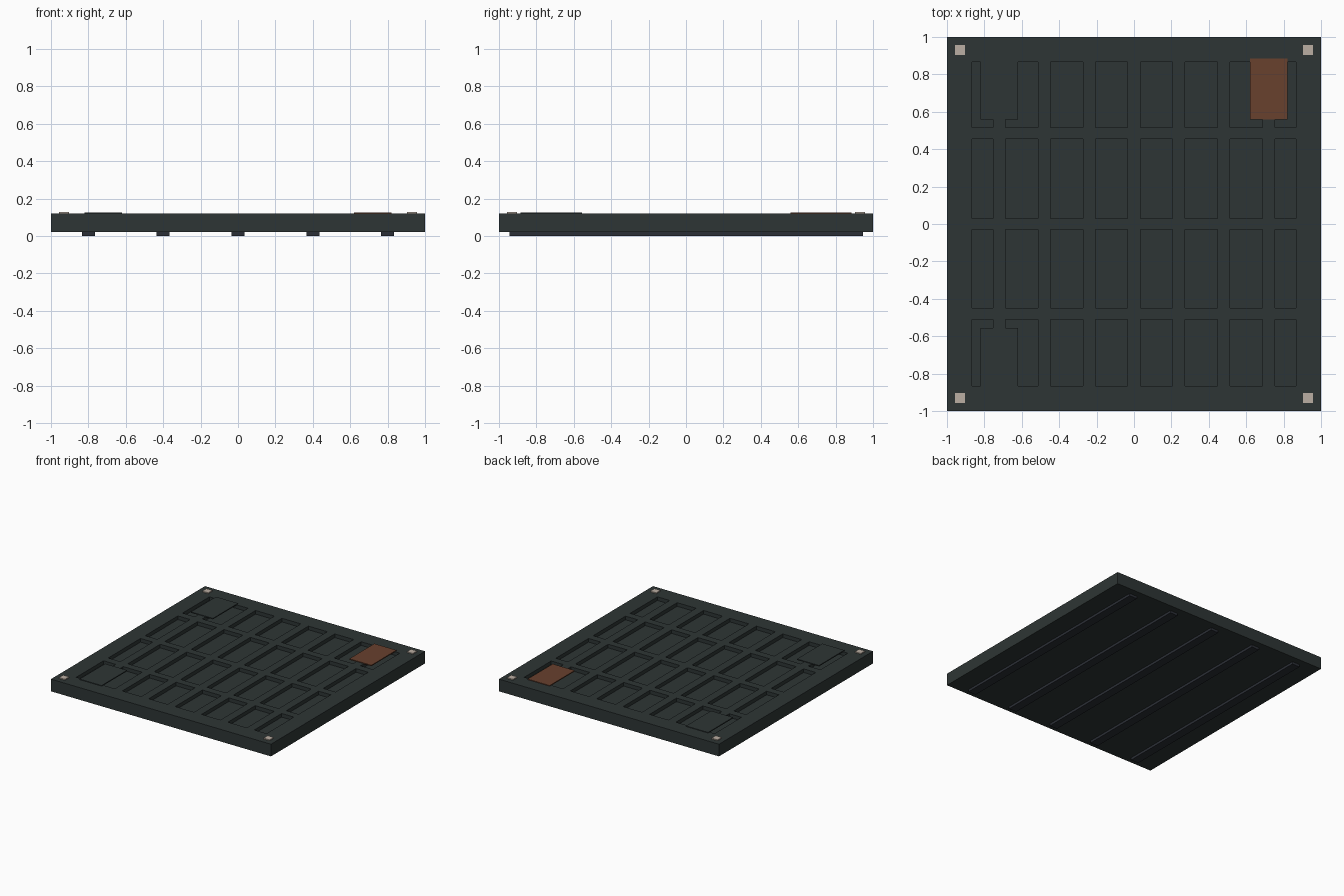
import bpy

if "Cube" in bpy.data.objects:
    bpy.data.objects.remove(bpy.data.objects["Cube"])


def material(name, rgb):
    m = bpy.data.materials.new(name)
    m.diffuse_color = (*rgb, 1)
    m.use_nodes = True
    m.node_tree.nodes["Principled BSDF"].inputs["Base Color"].default_value = m.diffuse_color
    return m


DARK = material("dark_green_grey", (0.027, 0.036, 0.035))
SLATE = material("slate_blue", (0.024, 0.028, 0.037))
RUST = material("rust", (0.138, 0.052, 0.027))
PALE = material("pale_beige", (0.50, 0.43, 0.37))


def box(name, x0, x1, y0, y1, z0, z1, mat):
    """Axis-aligned box from its limits."""
    bpy.ops.mesh.primitive_cube_add(
        size=1, location=((x0 + x1) / 2, (y0 + y1) / 2, (z0 + z1) / 2))
    o = bpy.context.object
    o.name = name
    o.scale = (x1 - x0, y1 - y0, z1 - z0)
    bpy.ops.object.transform_apply(location=False, rotation=False, scale=True)
    o.data.materials.append(mat)
    return o


BOTTOM, FLOOR, TOP = 0.02, 0.09, 0.12
INNER = 0.865

# Base slab, forming the floor of the recesses
box("base_slab", -1, 1, -1, 1, BOTTOM, FLOOR, DARK)

# Raised border
for s, side in ((-1, "left"), (1, "right")):
    a, b = sorted((s * INNER, s))
    box(f"border_{side}", a, b, -1, 1, FLOOR, TOP, DARK)
for s, side in ((-1, "front"), (1, "back")):
    a, b = sorted((s * INNER, s))
    box(f"border_{side}", -INNER, INNER, a, b, FLOOR, TOP, DARK)

# Lengthwise bars
bars = [-0.72 + 0.24 * i for i in range(7)]
for x in bars:
    box("long_bar", x - 0.034, x + 0.034, -INNER, INNER, FLOOR, TOP, DARK)

# Cross bars, as short pieces between the lengthwise bars
starts = [-INNER] + [x + 0.034 for x in bars]
ends = [x - 0.034 for x in bars] + [INNER]
for y in (-0.48, 0.0, 0.485):
    for x0, x1 in zip(starts, ends):
        box("cross_bar", x0, x1, y - 0.03, y + 0.03, FLOOR, TOP, DARK)

# Thin repair plates
box("plate_back_left", -0.82, -0.62, 0.56, 0.885, TOP - 0.003, TOP + 0.005, DARK)
box("plate_front_left", -0.82, -0.62, -0.885, -0.555, TOP - 0.003, TOP + 0.005, DARK)
box("plate_rust", 0.62, 0.82, 0.56, 0.885, TOP - 0.003, TOP + 0.005, RUST)

# Corner studs
for sx in (-1, 1):
    for sy in (-1, 1):
        x, y = 0.93 * sx, 0.93 * sy
        box("corner_stud", x - 0.027, x + 0.027, y - 0.027, y + 0.027,
            TOP - 0.005, TOP + 0.008, PALE)

# Runners underneath
for i in range(-2, 3):
    x = 0.4 * i
    box("runner", x - 0.035, x + 0.035, -0.945, 0.945, 0, BOTTOM, SLATE)
